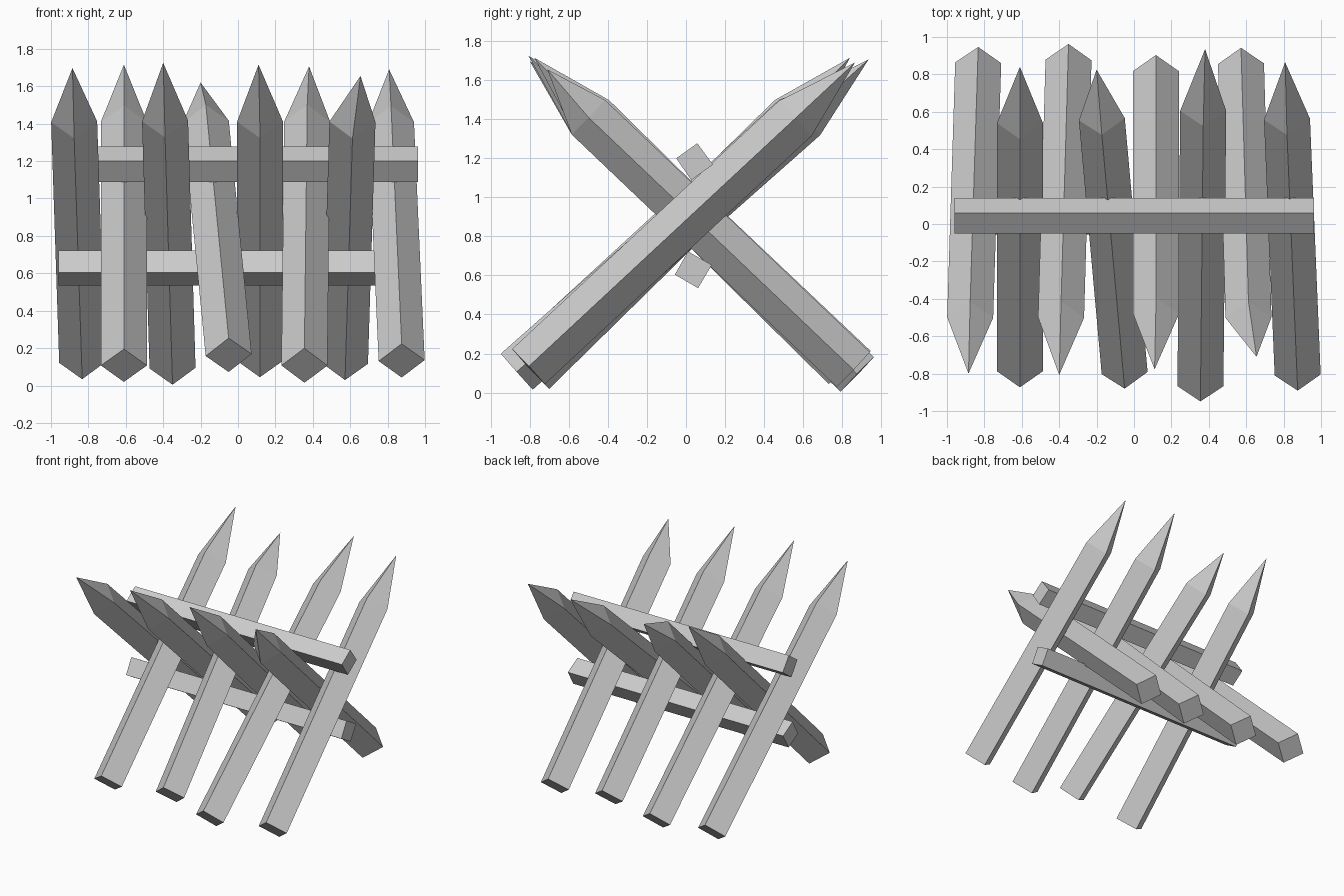
import bpy
import bmesh
from mathutils import Vector

if "Cube" in bpy.data.objects:
    bpy.data.objects.remove(bpy.data.objects["Cube"])

R = 0.123  # half diagonal of the square stakes


def make_object(name, bm):
    bmesh.ops.recalc_face_normals(bm, faces=bm.faces)
    mesh = bpy.data.meshes.new(name)
    bm.to_mesh(mesh)
    bm.free()
    bpy.context.collection.objects.link(bpy.data.objects.new(name, mesh))


def stake(name, foot, shoulder, tip):
    """Square stake standing on edge, with a four-sided point."""
    foot, shoulder = Vector(foot), Vector(shoulder)
    d = (shoulder - foot).normalized()
    u = (Vector((1, 0, 0)) - d * d.x).normalized()
    v = d.cross(u)
    bm = bmesh.new()
    low, high = [[bm.verts.new(c + o * R) for o in (u, v, -u, -v)]
                 for c in (foot, shoulder)]
    top = bm.verts.new(tip)
    bm.faces.new(low)
    for i in range(4):
        j = (i + 1) % 4
        bm.faces.new((low[i], low[j], high[j], high[i]))
        bm.faces.new((high[i], high[j], top))
    make_object(name, bm)


def rail(name, profile, x0, x1):
    """Beam along x from a y/z cross-section."""
    bm = bmesh.new()
    face = bm.faces.new([bm.verts.new((x0, y, z)) for y, z in profile])
    ext = bmesh.ops.extrude_face_region(bm, geom=[face], use_keep_orig=True)
    moved = [g for g in ext["geom"] if isinstance(g, bmesh.types.BMVert)]
    bmesh.ops.translate(bm, verts=moved, vec=(x1 - x0, 0, 0))
    make_object(name, bm)


# Stakes leaning backward: foot, shoulder, tip
back_leaning = [
    ((-0.61, -0.787, 0.107), (-0.61, 0.54, 1.41), (-0.61, 0.84, 1.715)),
    ((-0.05, -0.797, 0.163), (-0.172, 0.56, 1.41), (-0.20, 0.825, 1.62)),
    ((0.355, -0.867, 0.107), (0.37, 0.605, 1.41), (0.38, 0.935, 1.706)),
    ((0.875, -0.807, 0.133), (0.818, 0.56, 1.405), (0.808, 0.865, 1.69)),
]
# Stakes leaning forward
front_leaning = [
    ((-0.833, 0.862, 0.123), (-0.876, -0.50, 1.41), (-0.885, -0.80, 1.697)),
    ((-0.35, 0.877, 0.093), (-0.39, -0.50, 1.415), (-0.40, -0.807, 1.725)),
    ((0.117, 0.817, 0.132), (0.118, -0.48, 1.41), (0.11, -0.777, 1.715)),
    ((0.572, 0.857, 0.118), (0.612, -0.50, 1.41), (0.655, -0.71, 1.655)),
]
for side, group in (("back", back_leaning), ("front", front_leaning)):
    for i, points in enumerate(group, 1):
        stake(f"{side}_leaning_stake_{i}", *points)

# Rails resting in the upper and lower crotch of the crossed stakes
rail("upper_rail", [(-0.05, 1.20), (0.058, 1.277), (0.138, 1.168), (0.027, 1.088)], -0.96, 0.963)
rail("lower_rail", [(-0.057, 0.604), (0.01, 0.723), (0.132, 0.654), (0.062, 0.535)], -0.96, 0.963)
